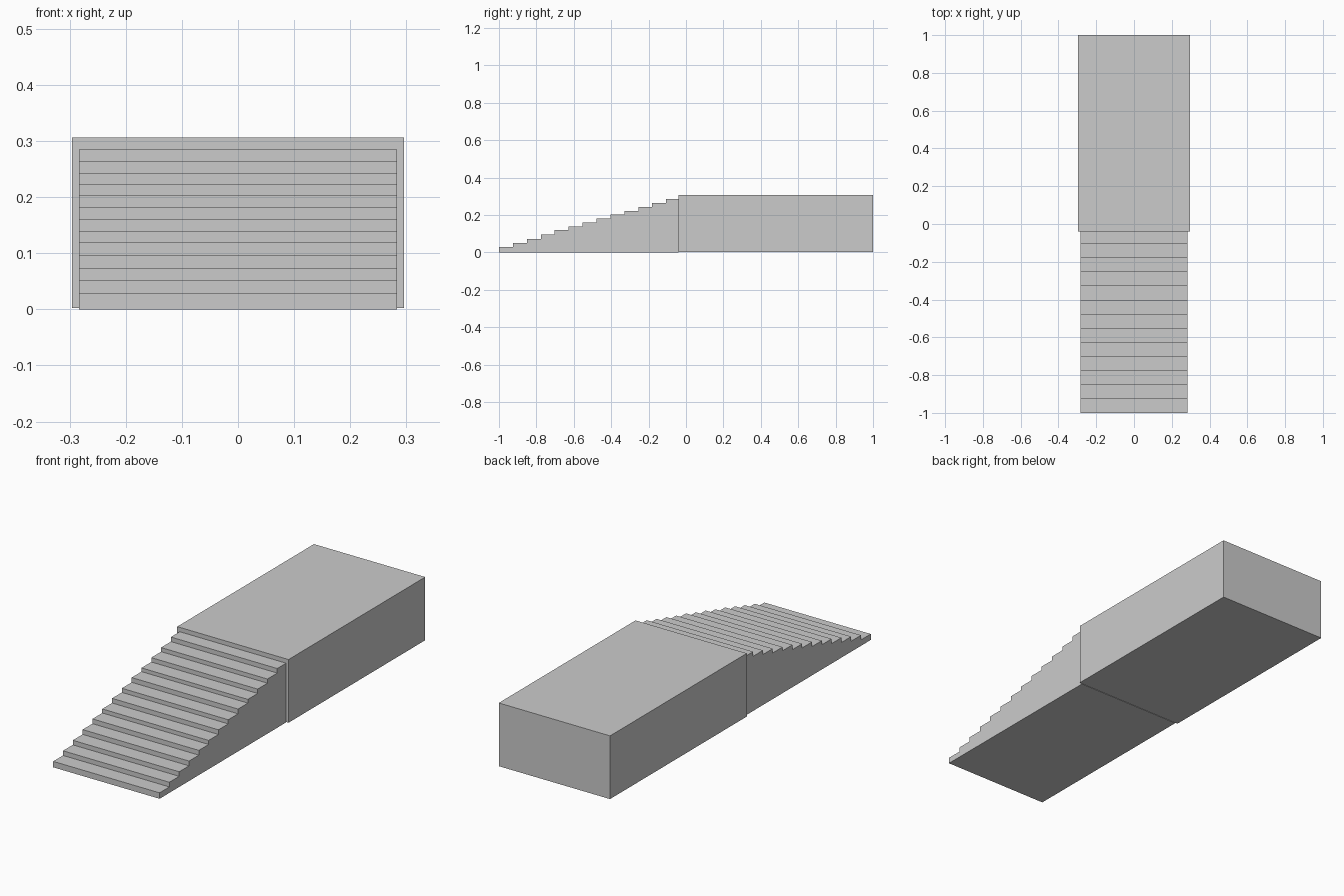
import bpy, bmesh

if "Cube" in bpy.data.objects:
    bpy.data.objects.remove(bpy.data.objects["Cube"])


def extrude_profile(name, profile, half_width):
    """Extrude a (y, z) outline along x, centred on x = 0."""
    bm = bmesh.new()
    face = bm.faces.new([bm.verts.new((-half_width, y, z)) for y, z in profile])
    ext = bmesh.ops.extrude_face_region(bm, geom=[face])
    moved = [v for v in ext["geom"] if isinstance(v, bmesh.types.BMVert)]
    bmesh.ops.translate(bm, verts=moved, vec=(2 * half_width, 0, 0))
    bmesh.ops.recalc_face_normals(bm, faces=bm.faces)
    mesh = bpy.data.meshes.new(name)
    bm.to_mesh(mesh)
    bm.free()
    obj = bpy.data.objects.new(name, mesh)
    bpy.context.collection.objects.link(obj)
    return obj


PLATFORM_FRONT = -0.039
TREAD = 0.0745
STEP_HEIGHTS = [0.0285, 0.051, 0.073, 0.096, 0.119, 0.1385, 0.161,
                0.181, 0.204, 0.222, 0.243, 0.263, 0.285]

# Staircase: stepped side outline, flat underneath
outline = [(-1.0, 0.0)]
for i, height in enumerate(STEP_HEIGHTS):
    start = -1.0 + i * TREAD
    end = min(start + TREAD, PLATFORM_FRONT)
    outline += [(start, height), (end, height)]
outline.append((PLATFORM_FRONT, 0.0))
extrude_profile("staircase", outline, 0.283)

# Platform: slightly wider block behind the stairs
extrude_profile("platform", [(PLATFORM_FRONT, 0.002), (PLATFORM_FRONT, 0.306),
                             (1.0, 0.306), (1.0, 0.002)], 0.296)
